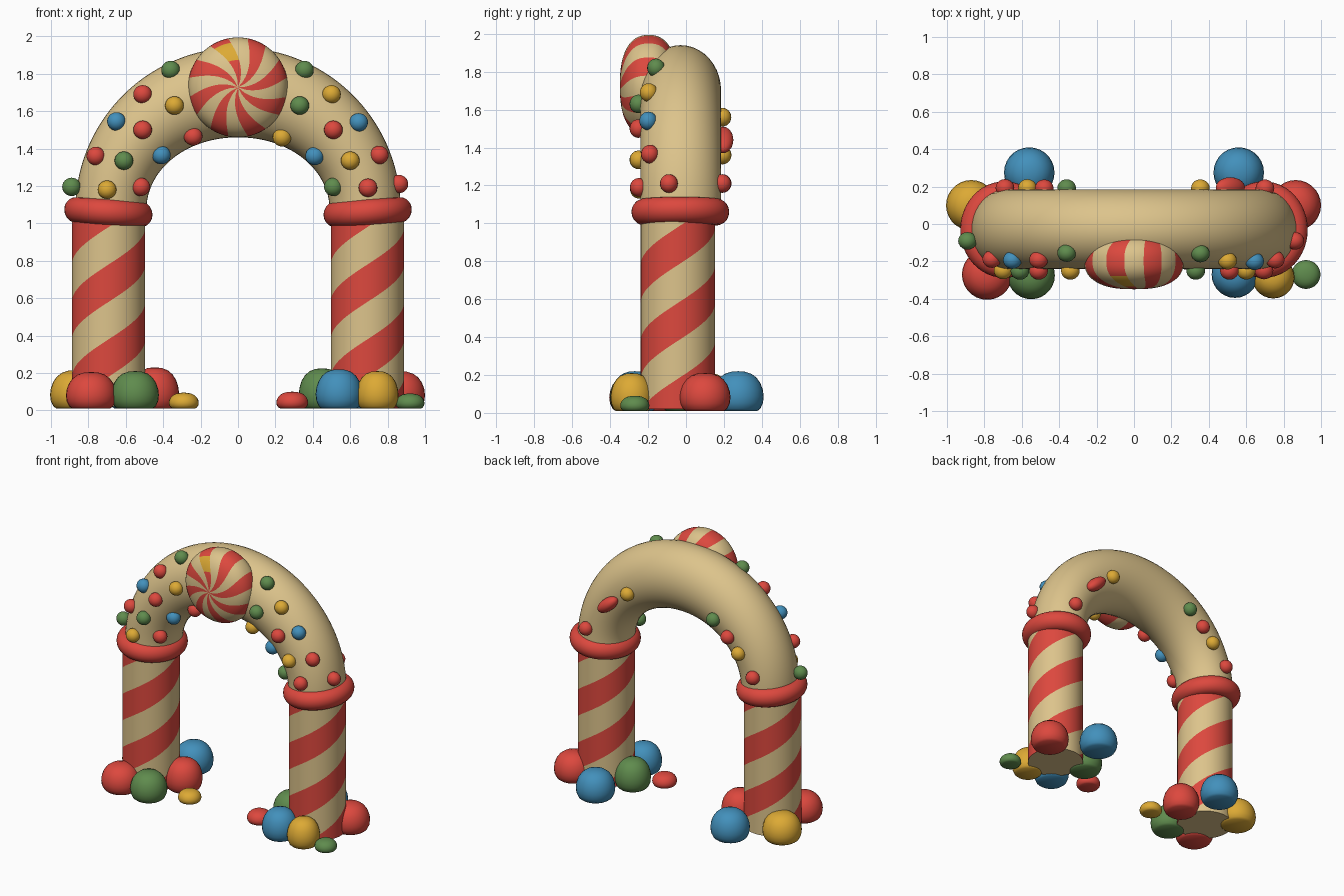
import bpy, bmesh, math
from mathutils import Matrix, Vector

if "Cube" in bpy.data.objects:
    bpy.data.objects.remove(bpy.data.objects["Cube"])

def material(name, rgb):
    m = bpy.data.materials.new(name)
    m.diffuse_color = (*rgb, 1)
    m.use_nodes = True
    m.node_tree.nodes["Principled BSDF"].inputs["Base Color"].default_value = m.diffuse_color
    return m

MAT = {
    "C": material("cream", (0.72, 0.55, 0.26)),
    "R": material("red", (0.72, 0.065, 0.048)),
    "Y": material("yellow", (0.72, 0.40, 0.035)),
    "G": material("green", (0.115, 0.26, 0.075)),
    "B": material("blue", (0.055, 0.28, 0.50)),
}

def finish(name, bm, colours, angle=50):
    bmesh.ops.remove_doubles(bm, verts=bm.verts, dist=1e-5)
    bmesh.ops.recalc_face_normals(bm, faces=bm.faces)
    me = bpy.data.meshes.new(name)
    bm.to_mesh(me)
    bm.free()
    for c in colours:
        me.materials.append(MAT[c])
    ob = bpy.data.objects.new(name, me)
    bpy.context.collection.objects.link(ob)
    bpy.ops.object.select_all(action='DESELECT')
    ob.select_set(True)
    bpy.context.view_layer.objects.active = ob
    bpy.ops.object.shade_smooth_by_angle(angle=math.radians(angle))
    return ob

def grid(bm, rows, cols, point, colour=lambda i, j: 0):
    """Skin a rows x cols grid of point(i, j)."""
    v = [[bm.verts.new(point(i, j)) for j in range(cols + 1)] for i in range(rows + 1)]
    for i in range(rows):
        for j in range(cols):
            f = bm.faces.new((v[i][j], v[i][j + 1], v[i + 1][j + 1], v[i + 1][j]))
            f.material_index = colour(i, j)

# Striped pillars: rows follow the helix, then the ends are trimmed flat
def pillar(name, cx):
    bm = bmesh.new()
    n, pitch, r = 48, 0.8, 0.196
    def point(i, j):
        a = 2 * math.pi * j / n - math.pi / 2
        return (cx + r * math.cos(a), -0.043 + r * math.sin(a),
                0.58 - 1.6 + i * 0.1 + pitch * j / n)
    grid(bm, 24, n, point, lambda i, j: 1 if (i // 2) % 2 == 0 else 0)
    bmesh.ops.remove_doubles(bm, verts=bm.verts, dist=1e-5)
    for z, up in ((0.02, -1), (1.06, 1)):
        bmesh.ops.bisect_plane(bm, geom=bm.verts[:] + bm.edges[:] + bm.faces[:],
                               plane_co=(0, 0, z), plane_no=(0, 0, up), clear_outer=True)
    caps = bmesh.ops.holes_fill(bm, edges=[e for e in bm.edges if e.is_boundary])
    for f in caps["faces"]:
        f.material_index = 0
    finish(name, bm, "CR")

# Red collars, tilted with the outer side a little higher
def collar(name, side):
    bm = bmesh.new()
    def point(i, j):
        a, b = 2 * math.pi * i / 48, 2 * math.pi * j / 20
        k = 0.068 * math.cos(b)
        x, z = (0.168 + k) * math.cos(a), 0.07 * math.sin(b)
        return (side * (0.693 + x), -0.03 + (0.19 + k) * math.sin(a), 1.06 + z + 0.06 * x)
    grid(bm, 48, 20, point)
    finish(name, bm, "R")

for word, s in (("left", -1), ("right", 1)):
    pillar(word + "_pillar", s * 0.692)
    collar(word + "_collar", s)

# Arch tube, thicker toward the crown
YC, YR = -0.028, 0.213
def arch_centre(t):
    return Vector((0.68 * math.cos(t), 0, 1.07 + 0.63 * math.sin(t)))
def arch_radius(t):
    return 0.19 + 0.05 * math.sin(t) ** 2

bm = bmesh.new()
def arch_point(i, j):
    t, a = math.pi * i / 64, 2 * math.pi * j / 40
    normal = Vector((0.63 * math.cos(t), 0, 0.68 * math.sin(t))).normalized()
    p = arch_centre(t) + normal * arch_radius(t) * math.cos(a)
    return (p.x, YC + YR * math.sin(a), p.z)
grid(bm, 64, 40, arch_point)
bmesh.ops.holes_fill(bm, edges=[e for e in bm.edges if e.is_boundary])
finish("arch", bm, "C")

# Swirled round candy at the crown
bm = bmesh.new()
RINGS, SEGS = 32, 96
def candy_point(i, j):
    t = math.pi * i / RINGS
    s, c = max(0, math.sin(t)), math.cos(t)
    r = 0.267 * s ** 0.8
    y = -0.197 - 0.152 * math.copysign(abs(c) ** 0.85, c)
    a = 2 * math.pi * j / SEGS + math.radians(11.25) + math.radians(35) * (1 - r / 0.267) ** 1.2
    return (r * math.sin(a), y, 1.727 + r * math.cos(a))
def candy_colour(i, j):
    sector = j // (SEGS // 16)
    if sector == 14 and 5 <= i <= 10:
        return 2
    return 1 if sector % 2 == 0 else 0
grid(bm, RINGS, SEGS, candy_point, candy_colour)
finish("swirl_candy", bm, "CRY")

# Sugar dots sitting on the front and back of the arch
def ball(name, loc, scale, colour, turn=0):
    bm = bmesh.new()
    bmesh.ops.create_uvsphere(bm, u_segments=20, v_segments=12, radius=1)
    m = (Matrix.Translation(loc) @ Matrix.Rotation(turn, 4, 'Y')
         @ Matrix.Diagonal((*scale, 1)))
    bmesh.ops.transform(bm, matrix=m, verts=bm.verts)
    finish(name, bm, colour)

def surface_y(x, z, side):
    p = Vector((x, 0, z))
    t = min((math.pi * k / 200 for k in range(201)),
            key=lambda k: (arch_centre(k) - p).length)
    d = (arch_centre(t) - p).length / arch_radius(t)
    return YC + side * YR * math.sqrt(max(0.06, 1 - d * d))

FRONT = [(-.36, 1.82, "G"), (-.51, 1.69, "R"), (-.34, 1.63, "Y"), (-.65, 1.545, "B"),
         (-.51, 1.50, "R"), (-.24, 1.465, "R"), (-.76, 1.36, "R"), (-.61, 1.335, "G"),
         (-.41, 1.365, "B"), (-.89, 1.195, "G"), (-.70, 1.18, "Y"), (-.52, 1.195, "R"),
         (.355, 1.82, "G"), (.33, 1.63, "G"), (.50, 1.69, "Y"), (.645, 1.54, "B"),
         (.51, 1.50, "R"), (.235, 1.46, "Y"), (.41, 1.36, "B"), (.60, 1.335, "Y"),
         (.755, 1.365, "R"), (.51, 1.195, "G"), (.695, 1.19, "R"), (.86, 1.21, "R")]
BACK = [(-.36, 1.56, "G"), (-.48, 1.46, "R"), (-.57, 1.36, "Y"), (-.69, 1.21, "R"),
        (.355, 1.56, "Y"), (.70, 1.21, "R")]
for word, side, dots in (("front", -1, FRONT), ("back", 1, BACK)):
    for k, (x, z, c) in enumerate(dots):
        y = surface_y(x, z, side) + side * 0.01
        ball(f"{word}_dot_{k + 1}", (x, y, z), (0.05, 0.047, 0.049), c)
ball("back_long_dot", (0.515, 0.195, 1.44), (0.095, 0.055, 0.045), "R", math.radians(40))

# Gumdrops around the feet: x, y, radius, height, colour
DROPS = [(-.87, .10, .135, .215, "Y"), (-.785, -.27, .135, .205, "R"),
         (-.55, -.275, .127, .21, "G"), (-.56, .275, .135, .22, "B"),
         (-.445, -.01, .13, .23, "R"), (-.29, -.16, .08, .095, "Y"),
         (.54, -.27, .125, .22, "B"), (.745, -.285, .113, .21, "Y"),
         (.92, -.27, .077, .09, "G"), (.865, .10, .135, .21, "R"),
         (.56, .275, .135, .22, "B"), (.45, -.01, .125, .225, "G"),
         (.29, -.16, .085, .10, "R")]
PROFILE = [(0, 0), (.75, 0), (.87, .06), (.97, .2), (1, .36), (.97, .52), (.88, .69),
           (.73, .83), (.53, .93), (.28, .985), (0, 1)]
for k, (x, y, r, h, c) in enumerate(DROPS):
    bm = bmesh.new()
    def drop_point(i, j):
        a = 2 * math.pi * j / 28
        pr, pz = PROFILE[i]
        return (x + r * pr * math.cos(a), y + r * pr * math.sin(a), 0.01 + (h - 0.01) * pz)
    grid(bm, len(PROFILE) - 1, 28, drop_point)
    bmesh.ops.dissolve_degenerate(bm, edges=bm.edges, dist=1e-5)
    finish(f"gumdrop_{k + 1}", bm, c)
